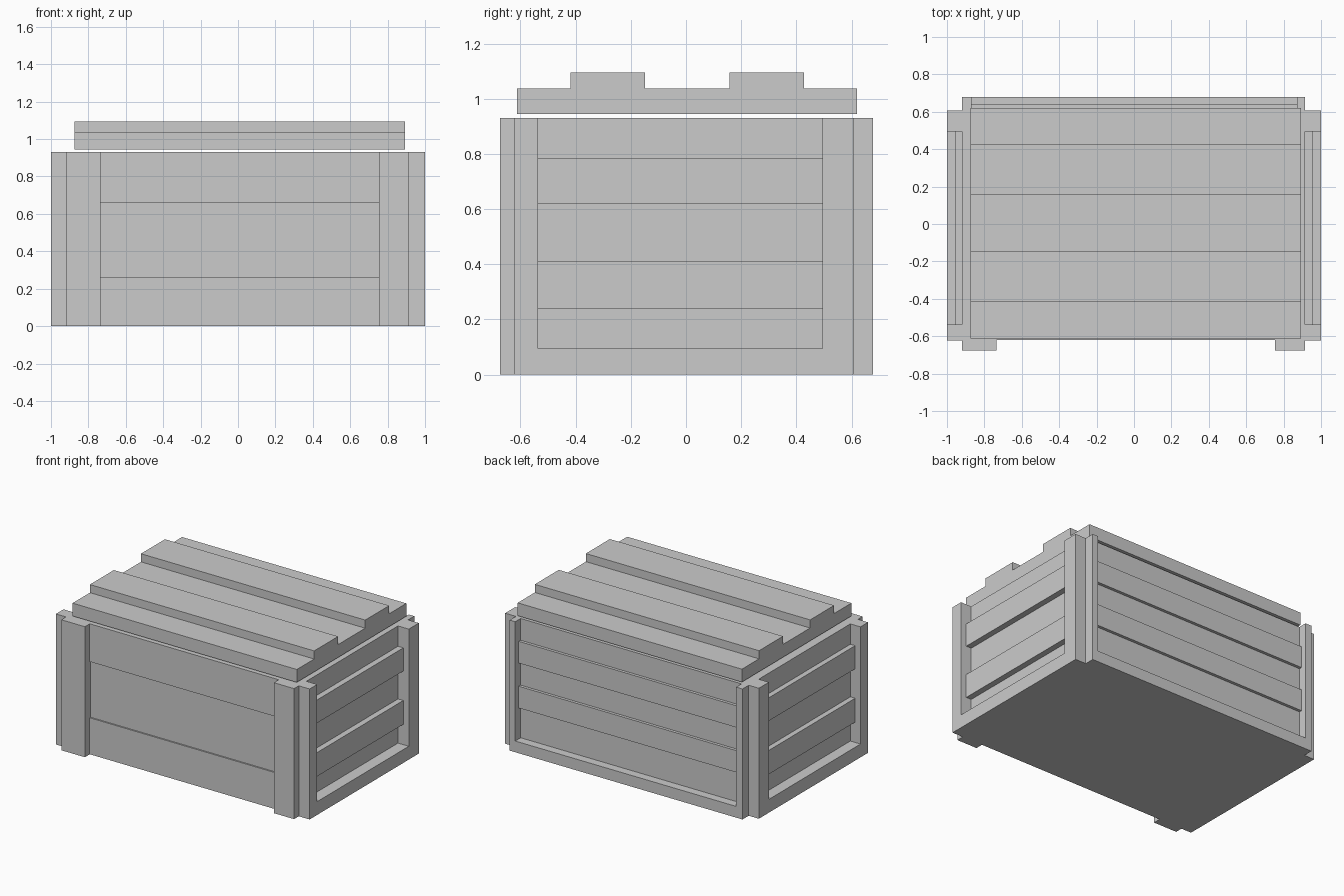
import bpy

if "Cube" in bpy.data.objects:
    bpy.data.objects.remove(bpy.data.objects["Cube"])


def box(name, x, y, z):
    """Axis-aligned box from (min, max) ranges."""
    verts = [(a, b, c) for a in x for b in y for c in z]
    faces = [(0, 1, 3, 2), (4, 6, 7, 5), (0, 4, 5, 1),
             (2, 3, 7, 6), (0, 2, 6, 4), (1, 5, 7, 3)]
    mesh = bpy.data.meshes.new(name)
    mesh.from_pydata(verts, [], faces)
    obj = bpy.data.objects.new(name, mesh)
    bpy.context.collection.objects.link(obj)
    return obj


TOP = 0.93
XL, XR = -0.92, 0.915        # side walls of the crate
YF, YB = -0.61, 0.617        # front and back walls

# Crate body
box("crate_body", (XL, XR), (YF, YB), (0, TOP))

# Front: raised planks above and below a shallow recess, plus wide corner posts
box("front_upper_plank", (XL, XR), (-0.62, YF), (0.66, TOP))
box("front_lower_plank", (XL, XR), (-0.62, YF), (0, 0.26))
for side, x in (("left", (XL, -0.735)), ("right", (0.755, XR))):
    box(f"front_post_{side}", x, (-0.675, YF), (0, TOP))

# Left and right: open-topped frame with two slats
for side, wall, mid, out in (("left", XL, -0.958, -1.0), ("right", XR, 0.957, 1.0)):
    frame = tuple(sorted((wall, out)))
    slat = tuple(sorted((wall, mid)))
    box(f"{side}_frame_post_front", frame, (-0.622, -0.537), (0, TOP))
    box(f"{side}_frame_post_back", frame, (0.495, 0.608), (0, TOP))
    box(f"{side}_frame_rail", frame, (-0.537, 0.495), (0, 0.095))
    for i, z in enumerate(((0.24, 0.41), (0.62, 0.785))):
        box(f"{side}_slat_{i + 1}", slat, (-0.537, 0.495), z)

# Back: thin frame with two slats
for side, x in (("left", (XL, -0.87)), ("right", (0.872, XR))):
    box(f"back_frame_post_{side}", x, (YB, 0.678), (0, TOP))
box("back_frame_rail", (-0.87, 0.872), (YB, 0.678), (0, 0.08))
for i, z in enumerate(((0.30, 0.455), (0.62, 0.775))):
    box(f"back_slat_{i + 1}", (-0.87, 0.872), (YB, 0.638), z)

# Lid hovering just above the crate, with two raised planks
LID_X = (-0.875, 0.893)
box("lid", LID_X, (-0.613, 0.62), (0.945, 1.037))
for i, y in enumerate(((-0.418, -0.148), (0.157, 0.427))):
    box(f"lid_plank_{i + 1}", LID_X, y, (1.037, 1.095))
